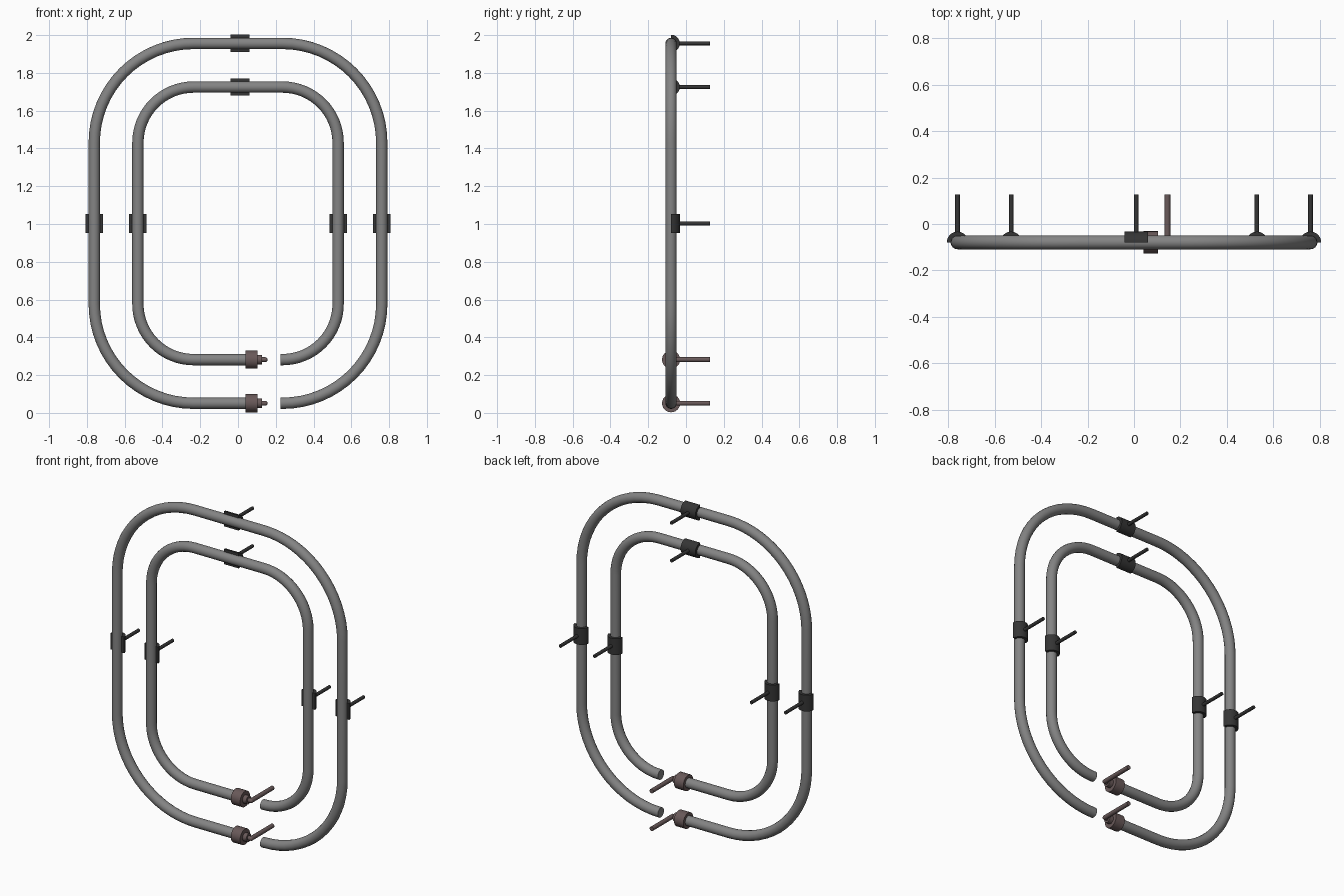
import bpy
import bmesh
from math import pi, cos, sin
from mathutils import Vector, Matrix

cube = bpy.data.objects.get("Cube")
if cube:
    bpy.data.objects.remove(cube, do_unlink=True)

TUBE_Y = -0.079    # plane of both tube loops
BACK_Y = 0.127     # rear end of all rods
TUBE_R = 0.03
CORNER_X = 0.235   # shared centres of the rounded corners
CORNER_Z = (0.577, 1.43)
GAP_LEFT, GAP_RIGHT = 0.05, 0.225


def material(name, colour):
    mat = bpy.data.materials.new(name)
    mat.use_nodes = True
    mat.diffuse_color = (*colour, 1)
    mat.node_tree.nodes["Principled BSDF"].inputs["Base Color"].default_value = (*colour, 1)
    return mat


GREY = material("tube grey", (0.23, 0.23, 0.23))
DARK = material("clip charcoal", (0.035, 0.035, 0.035))
BROWN = material("fitting brown", (0.14, 0.1, 0.1))


def finish(obj, mat):
    obj.data.materials.clear()
    obj.data.materials.append(mat)
    bpy.ops.object.select_all(action='DESELECT')
    obj.select_set(True)
    bpy.context.view_layer.objects.active = obj
    bpy.ops.object.shade_smooth_by_angle()


def mesh_object(name, bm, mat):
    bmesh.ops.recalc_face_normals(bm, faces=bm.faces)
    mesh = bpy.data.meshes.new(name)
    bm.to_mesh(mesh)
    bm.free()
    obj = bpy.data.objects.new(name, mesh)
    bpy.context.collection.objects.link(obj)
    finish(obj, mat)


def add_rod(bm, start, end, radius, sides=24):
    start, end = Vector(start), Vector(end)
    axis = end - start
    matrix = Matrix.Translation((start + end) / 2) @ axis.to_track_quat('Z', 'Y').to_matrix().to_4x4()
    bmesh.ops.create_cone(bm, cap_ends=True, segments=sides, radius1=radius,
                          radius2=radius, depth=axis.length, matrix=matrix)


def tube_loop(name, corner_r):
    # Clockwise from the fitting round to the open end
    points = [(GAP_LEFT, CORNER_Z[0] - corner_r)]
    corners = [(-1, 0, -pi / 2), (-1, 1, pi), (1, 1, pi / 2), (1, 0, 0)]
    for side, level, angle in corners:
        for i in range(17):
            a = angle - pi / 2 * i / 16
            points.append((side * CORNER_X + corner_r * cos(a), CORNER_Z[level] + corner_r * sin(a)))
    points.append((GAP_RIGHT, CORNER_Z[0] - corner_r))
    curve = bpy.data.curves.new(name, 'CURVE')
    curve.dimensions = '3D'
    curve.bevel_depth = TUBE_R
    curve.bevel_resolution = 6
    curve.use_fill_caps = True
    spline = curve.splines.new('POLY')
    spline.points.add(len(points) - 1)
    for p, (x, z) in zip(spline.points, points):
        p.co = (x, TUBE_Y, z, 1)
    obj = bpy.data.objects.new(name, curve)
    bpy.context.collection.objects.link(obj)
    bpy.ops.object.select_all(action='DESELECT')
    obj.select_set(True)
    bpy.context.view_layer.objects.active = obj
    bpy.ops.object.convert(target='MESH')
    finish(bpy.context.object, GREY)


def clip(name, x, z, along_x):
    # Half shell hugging the rear of the tube, with a rod to the back
    bm = bmesh.new()
    outer, inner, half = 0.046, TUBE_R - 0.001, 0.05
    arc = [pi * i / 16 for i in range(17)]
    outline = [(outer * cos(a), outer * sin(a)) for a in arc]
    outline += [(inner * cos(a), inner * sin(a)) for a in reversed(arc)]

    def place(across, depth, along):
        dx, dz = (along, across) if along_x else (across, along)
        return (x + dx, TUBE_Y + depth, z + dz)

    face = bm.faces.new([bm.verts.new(place(u, v, -half)) for u, v in outline])
    new = bmesh.ops.extrude_face_region(bm, geom=[face])["geom"]
    shift = Vector(place(0, 0, half)) - Vector(place(0, 0, -half))
    bmesh.ops.translate(bm, verts=[g for g in new if isinstance(g, bmesh.types.BMVert)], vec=shift)
    add_rod(bm, (x, TUBE_Y + 0.04, z), (x, BACK_Y, z), 0.01, 16)
    mesh_object(name, bm, DARK)


def fitting(name, z):
    # Nut, collar and a thin pipe bent towards the back
    bm = bmesh.new()
    bend_x, pipe_r = 0.144, 0.013
    add_rod(bm, (0.04, TUBE_Y, z), (0.103, TUBE_Y, z), 0.048)
    add_rod(bm, (0.1, TUBE_Y, z), (0.128, TUBE_Y, z), 0.025)
    add_rod(bm, (0.12, TUBE_Y, z), (bend_x, TUBE_Y, z), pipe_r, 16)
    bmesh.ops.create_uvsphere(bm, u_segments=16, v_segments=8, radius=pipe_r,
                              matrix=Matrix.Translation((bend_x, TUBE_Y, z)))
    add_rod(bm, (bend_x, TUBE_Y, z), (bend_x, BACK_Y, z), pipe_r, 16)
    mesh_object(name, bm, BROWN)


for label, corner_r in (("outer", 0.526), ("inner", 0.295)):
    half_width = CORNER_X + corner_r
    tube_loop(label + "_tube", corner_r)
    clip(label + "_top_clip", 0.01, CORNER_Z[1] + corner_r, True)
    clip(label + "_left_clip", half_width, 1.003, False)
    clip(label + "_right_clip", -half_width, 1.003, False)
    fitting(label + "_fitting", CORNER_Z[0] - corner_r)
